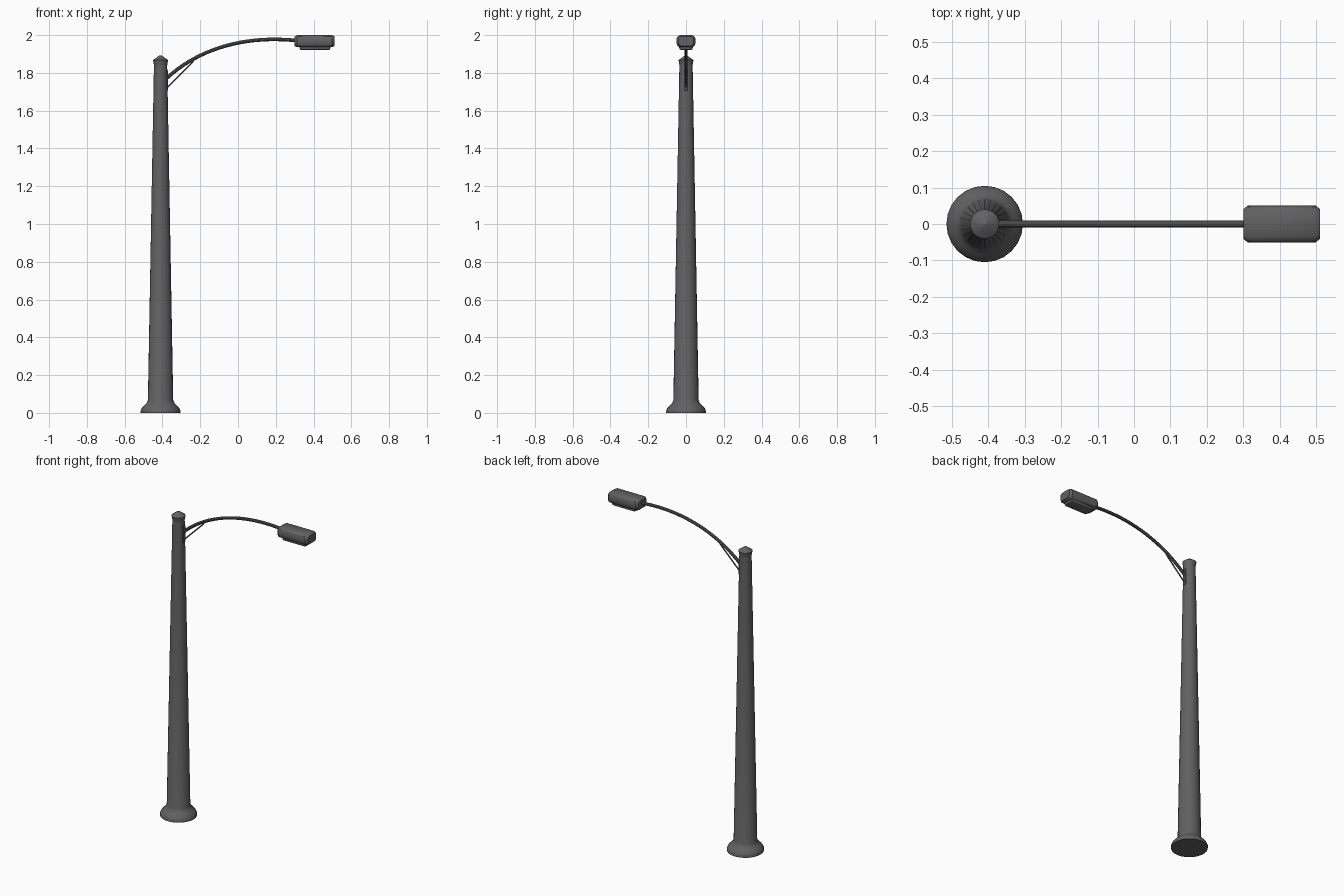
import bpy, bmesh, math
from mathutils import Vector

if "Cube" in bpy.data.objects:
    bpy.data.objects.remove(bpy.data.objects["Cube"])

POLE_X = -0.41

# Dark grey painted metal
metal = bpy.data.materials.new("dark_metal")
metal.diffuse_color = (0.12, 0.12, 0.12, 1)
metal.use_nodes = True
metal.node_tree.nodes["Principled BSDF"].inputs["Base Color"].default_value = metal.diffuse_color


def finish(bm, name, angle=35):
    bmesh.ops.recalc_face_normals(bm, faces=bm.faces)
    me = bpy.data.meshes.new(name)
    bm.to_mesh(me)
    bm.free()
    me.materials.append(metal)
    ob = bpy.data.objects.new(name, me)
    bpy.context.collection.objects.link(ob)
    bpy.ops.object.select_all(action='DESELECT')
    ob.select_set(True)
    bpy.context.view_layer.objects.active = ob
    bpy.ops.object.shade_smooth_by_angle(angle=math.radians(angle))
    return ob


def loft(name, rings, angle=35):
    """Bridge successive rings of points and cap both ends."""
    bm = bmesh.new()
    loops = [[bm.verts.new(p) for p in ring] for ring in rings]
    n = len(loops[0])
    for a, b in zip(loops, loops[1:]):
        for i in range(n):
            j = (i + 1) % n
            bm.faces.new((a[i], a[j], b[j], b[i]))
    bm.faces.new(loops[0][::-1])
    bm.faces.new(loops[-1])
    return finish(bm, name, angle)


def lathe(name, profile, sides=24):
    turn = [2 * math.pi * i / sides for i in range(sides)]
    return loft(name, [[(POLE_X + r * math.cos(t), r * math.sin(t), z) for t in turn]
                       for r, z in profile])


def tube(name, path, radius, sides=10):
    """Round tube along a path of (x, z) points in the y = 0 plane."""
    pts = [Vector((x, 0, z)) for x, z in path]
    rings = []
    for i, p in enumerate(pts):
        d = (pts[min(i + 1, len(pts) - 1)] - pts[max(i - 1, 0)]).normalized()
        up = Vector((-d.z, 0, d.x))
        rings.append([p + radius * (math.cos(t) * up + math.sin(t) * Vector((0, 1, 0)))
                      for t in (2 * math.pi * k / sides for k in range(sides))])
    return loft(name, rings)


def box(name, lo, hi, bevel, segments=1):
    bm = bmesh.new()
    bmesh.ops.create_cube(bm, size=1)
    for v in bm.verts:
        v.co = [(a + b) / 2 + c * (b - a) for a, b, c in zip(lo, hi, v.co)]
    bmesh.ops.bevel(bm, geom=bm.edges[:], offset=bevel, segments=segments,
                    profile=0.5, affect='EDGES')
    return finish(bm, name)


# Tapered pole with flared foot
lathe("pole", [(0.105, 0), (0.105, 0.012), (0.099, 0.026), (0.085, 0.041),
               (0.073, 0.053), (0.067, 0.068), (0.035, 1.845)])

# Pole cap: flared collar with a low cone
lathe("pole_cap", [(0.034, 1.835), (0.04, 1.868), (0.006, 1.892), (0.002, 1.893)])

# Curved arm: cubic bezier rising from the pole and levelling at the lamp
ctrl = [(-0.385, 1.765), (-0.2, 1.94), (0.06, 2.0), (0.32, 1.97)]
path = []
for i in range(21):
    t = i / 20
    w = [(1 - t) ** 3, 3 * t * (1 - t) ** 2, 3 * t * t * (1 - t), t ** 3]
    path.append([sum(a * p[k] for a, p in zip(w, ctrl)) for k in (0, 1)])
tube("arm", path, 0.0095)

# Diagonal brace and mounting plate
tube("arm_brace", [(-0.38, 1.718), (-0.235, 1.862)], 0.004, 8)
box("mounting_plate", (-0.382, -0.011, 1.708), (-0.37, 0.011, 1.812), 0.002)

# Lamp housing: rounded cross-section, drawn in slightly at both ends
def housing_ring(x, s):
    half = [(0.034, 1.936), (0.046, 1.944), (0.051, 1.957),
            (0.051, 1.979), (0.046, 1.992), (0.034, 2.0)]
    outline = half + [(-y, z) for y, z in reversed(half)]
    return [(x, y * s, 1.968 + (z - 1.968) * s) for y, z in outline]


loft("lamp_housing", [housing_ring(x, s) for x, s in
                      ((0.3, 0.8), (0.313, 1), (0.498, 1), (0.511, 0.8))])

# Lens below the housing
box("lamp_lens", (0.326, -0.036, 1.92), (0.49, 0.036, 1.96), 0.012, 2)
